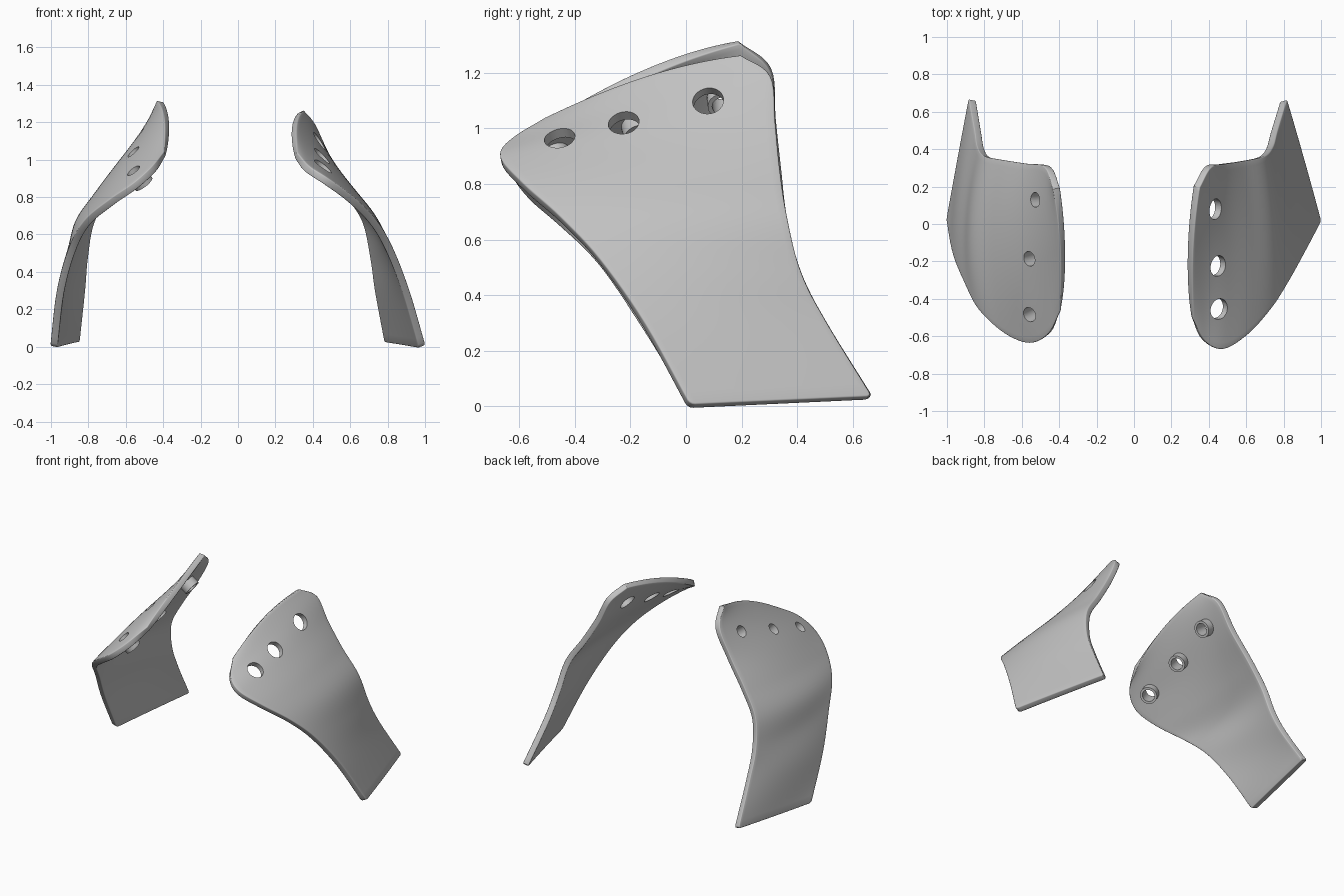
import bpy, bmesh
from mathutils import Vector
from mathutils.bvhtree import BVHTree

default = bpy.data.objects.get("Cube")
if default:
    bpy.data.objects.remove(default, do_unlink=True)

THICKNESS = 0.04
ACROSS, PER_ROW = 28, 6

# One grey for everything
grey = bpy.data.materials.new("plain grey")
grey.use_nodes = True
colour = (0.54, 0.54, 0.54, 1)
grey.diffuse_color = colour
grey.node_tree.nodes["Principled BSDF"].inputs["Base Color"].default_value = colour

# Stations from foot to crest: front edge point, middle x, back edge point
LEFT_ROWS = [
    (.985, .01, 0, .895, .80, .665, .03),
    (.90, -.15, .29, .83, .75, .50, .30),
    (.81, -.31, .52, .785, .725, .41, .48),
    (.72, -.45, .67, .725, .68, .36, .68),
    (.60, -.585, .79, .615, .57, .335, .85),
    (.47, -.665, .885, .49, .47, .32, 1.02),
    (.37, -.62, .95, .38, .395, .305, 1.18),
    (.31, -.5, 1.02, .30, .335, .2, 1.255),
]
RIGHT_ROWS = [
    (.985, .02, 0, .925, .865, .67, .03),
    (.95, -.16, .29, .92, .835, .50, .30),
    (.89, -.31, .51, .885, .82, .41, .48),
    (.81, -.46, .66, .85, .785, .36, .67),
    (.68, -.58, .77, .75, .69, .34, .84),
    (.55, -.63, .86, .63, .56, .32, 1.03),
    (.45, -.58, .95, .49, .46, .305, 1.21),
    (.39, -.45, 1.03, .38, .415, .19, 1.31),
]
LEFT_HOLES = [(.44, -.45, .945), (.43, -.22, 1.0), (.43, .08, 1.095)]
RIGHT_HOLES = [(.55, -.48, .93), (.54, -.18, 1.02), (.52, .13, 1.13)]


def spline(points, t):
    """Catmull-Rom curve through the points."""
    i = min(int(t), len(points) - 2)
    f = t - i
    p1, p2 = points[i], points[i + 1]
    p0 = points[i - 1] if i else p1 * 2 - p2
    p3 = points[i + 2] if i + 2 < len(points) else p2 * 2 - p1
    return p1 + ((p2 - p0) + (p0 * 2 - p1 * 5 + p2 * 4 - p3
                 + (p1 * 3 - p0 - p2 * 3 + p3) * f) * f) * f / 2


def finish(obj):
    obj.data.materials.clear()
    obj.data.materials.append(grey)
    bpy.ops.object.select_all(action='DESELECT')
    obj.select_set(True)
    bpy.context.view_layer.objects.active = obj
    bpy.ops.object.shade_smooth_by_angle(angle=0.7)


def make_object(name, bm):
    mesh = bpy.data.meshes.new(name)
    bm.to_mesh(mesh)
    bm.free()
    obj = bpy.data.objects.new(name, mesh)
    bpy.context.collection.objects.link(obj)
    return obj


def apply_modifier(obj, kind, **settings):
    mod = obj.modifiers.new(kind.title(), kind)
    for key, value in settings.items():
        setattr(mod, key, value)
    bpy.context.view_layer.objects.active = obj
    bpy.ops.object.modifier_apply(modifier=mod.name)


def cylinder(name, start, end, radius):
    axis = end - start
    bm = bmesh.new()
    bmesh.ops.create_cone(bm, cap_ends=True, segments=32, radius1=radius,
                          radius2=radius, depth=axis.length)
    obj = make_object(name, bm)
    obj.rotation_mode = 'QUATERNION'
    obj.rotation_quaternion = axis.to_track_quat('Z', 'Y')
    obj.location = (start + end) / 2
    return obj


def build_sheet(rows, side):
    """Twisted sheet swept through the stations, with rounded foot corners."""
    front, middle, back = [], [], []
    last = len(rows) - 1
    for i, (fx, fy, fz, mx, bx, by, bz) in enumerate(rows):
        lift = .035 * (i / last) ** 6
        front.append(Vector((fx * side, fy, fz)))
        middle.append(Vector((mx * side, (fy + by) / 2, (fz + bz) / 2 + lift)))
        back.append(Vector((bx * side, by, bz)))
    bm = bmesh.new()
    grid = []
    for j in range(last * PER_ROW + 1):
        f, m, b = (spline(p, j / PER_ROW) for p in (front, middle, back))
        line = []
        for k in range(ACROSS + 1):
            u = k / ACROSS
            co = f * ((1 - u) * (1 - 2 * u)) + m * (4 * u * (1 - u)) + b * (u * (2 * u - 1))
            line.append(bm.verts.new(co))
        grid.append(line)
    for low, high in zip(grid, grid[1:]):
        for k in range(ACROSS):
            bm.faces.new((low[k], low[k + 1], high[k + 1], high[k]))
    bmesh.ops.recalc_face_normals(bm, faces=bm.faces)
    bmesh.ops.bevel(bm, geom=[grid[0][0], grid[0][-1]], offset=.02, segments=3,
                    affect='VERTICES', profile=.5)
    bm.normal_update()
    return bm


def build_plate(label, rows, holes, side, hole_radius, sleeve_radius=None):
    bm = build_sheet(rows, side)
    tree = BVHTree.FromBMesh(bm)
    plate = make_object(label + "_plate", bm)
    apply_modifier(plate, 'SOLIDIFY', thickness=THICKNESS, offset=0,
                   use_even_offset=True)
    apply_modifier(plate, 'BEVEL', width=.014, segments=3, angle_limit=.9)

    for n, spot in enumerate(holes, 1):
        centre, normal, _, _ = tree.find_nearest(Vector((spot[0] * side, *spot[1:])))
        inward = normal if normal.x * side < 0 else -normal
        cutter = cylinder("hole_cutter", centre - inward * .2,
                          centre + inward * .2, hole_radius)
        cutter.hide_render = True
        drilled = [plate]
        # Short sleeve standing out of the inner face
        if sleeve_radius:
            sleeve = cylinder(f"{label}_sleeve_{n}", centre, centre + inward * .075,
                              sleeve_radius)
            drilled.append(sleeve)
        for obj in drilled:
            apply_modifier(obj, 'BOOLEAN', operation='DIFFERENCE',
                           object=cutter, solver='EXACT')
        bpy.data.objects.remove(cutter, do_unlink=True)
        for obj in drilled[1:]:
            finish(obj)
    finish(plate)


build_plate("left", LEFT_ROWS, LEFT_HOLES, 1, .056)
build_plate("right", RIGHT_ROWS, RIGHT_HOLES, -1, .04, .056)
